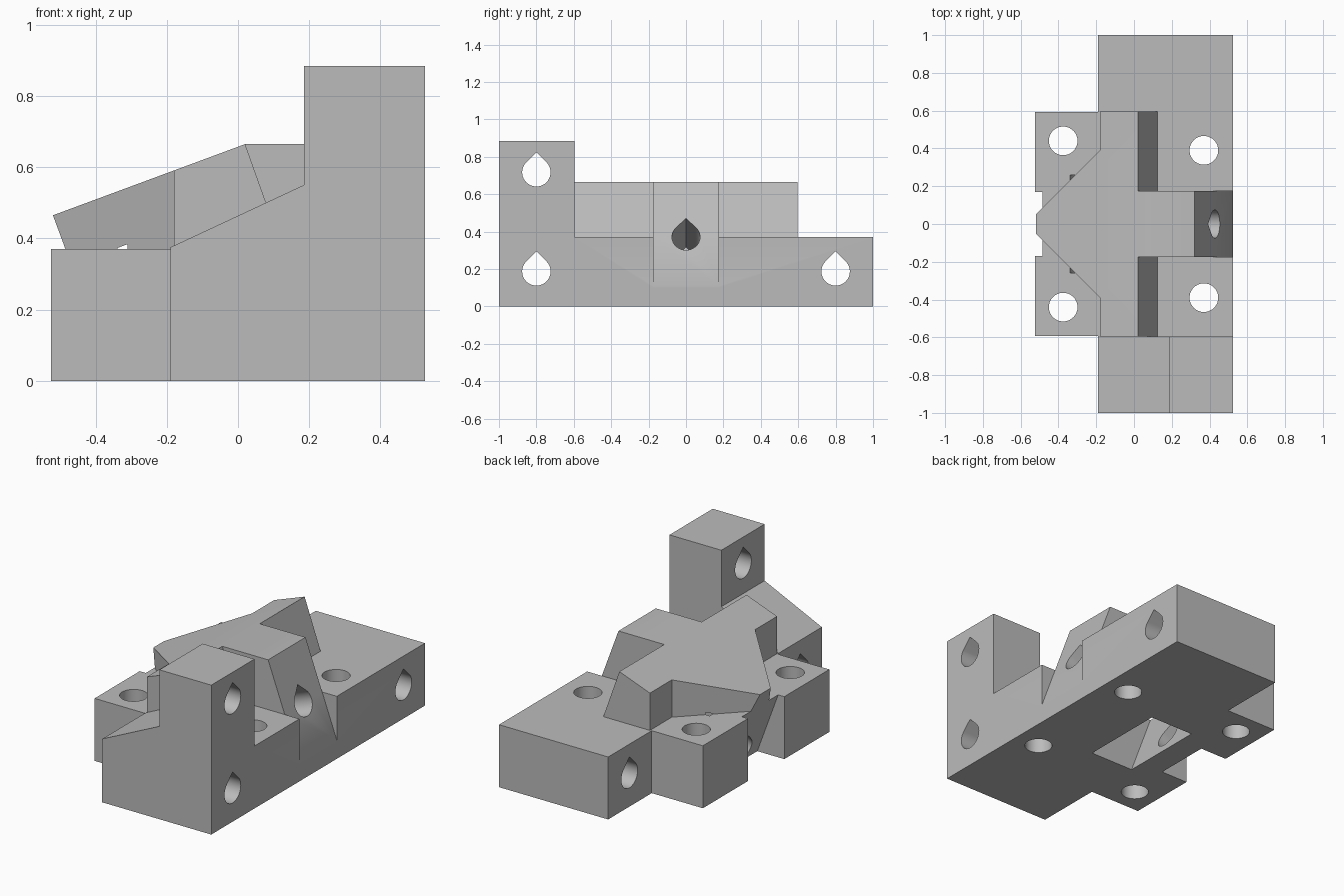
import bpy, bmesh
from math import cos, sin, pi, atan2
from mathutils import Matrix, Vector

cube = bpy.data.objects.get("Cube")
if cube:
    bpy.data.objects.remove(cube, do_unlink=True)

grey = bpy.data.materials.new("plain grey")
grey.use_nodes = True
grey.diffuse_color = (0.5, 0.5, 0.5, 1)
grey.node_tree.nodes["Principled BSDF"].inputs["Base Color"].default_value = (0.5, 0.5, 0.5, 1)

# Local frames: profile coordinates (u, v) and extrusion direction w
SIDE = Matrix(((1, 0, 0, 0), (0, 0, 1, 0), (0, 1, 0, 0), (0, 0, 0, 1)))    # u=x, v=z, w=y
PLAN = Matrix.Identity(4)                                                 # u=x, v=y, w=z
END = Matrix(((0, 0, 1, 0), (1, 0, 0, 0), (0, 1, 0, 0), (0, 0, 0, 1)))     # u=y, v=z, w=x


def prism(name, outline, lo, hi, frame):
    """Extrude a closed outline between lo and hi along the frame's third axis."""
    bm = bmesh.new()
    bottom = [bm.verts.new(frame @ Vector((u, v, lo))) for u, v in outline]
    top = [bm.verts.new(frame @ Vector((u, v, hi))) for u, v in outline]
    bm.faces.new(bottom)
    bm.faces.new(top)
    n = len(outline)
    for i in range(n):
        j = (i + 1) % n
        bm.faces.new((bottom[i], bottom[j], top[j], top[i]))
    bmesh.ops.recalc_face_normals(bm, faces=bm.faces)
    mesh = bpy.data.meshes.new(name)
    bm.to_mesh(mesh)
    bm.free()
    mesh.materials.append(grey)
    obj = bpy.data.objects.new(name, mesh)
    bpy.context.collection.objects.link(obj)
    return obj


def rect(u0, u1, v0, v1):
    return [(u0, v0), (u1, v0), (u1, v1), (u0, v1)]


def combine(target, tool, operation):
    """Apply a boolean and remove the tool."""
    mod = target.modifiers.new(operation, 'BOOLEAN')
    mod.operation, mod.solver, mod.object = operation, 'EXACT', tool
    bpy.context.view_layer.update()
    result = target.evaluated_get(bpy.context.evaluated_depsgraph_get())
    mesh = bpy.data.meshes.new_from_object(result)
    target.modifiers.clear()
    target.data = mesh
    bpy.data.objects.remove(tool, do_unlink=True)


def circle(u, v, r, n=40):
    return [(u + r * cos(2 * pi * i / n), v + r * sin(2 * pi * i / n)) for i in range(n)]


def teardrop(u, v, r, n=30):
    """Round hole with a pointed roof."""
    arc = [pi * 0.75 + 1.5 * pi * i / n for i in range(n + 1)]
    return [(u + r * cos(a), v + r * sin(a)) for a in arc] + [(u, v + r * 2 ** 0.5)]


# Solid parts
body = prism("mounting_bracket", rect(-0.19, 0.525, -1, 1), 0, 0.37, PLAN)
side_block = prism("side_block", rect(-0.525, -0.1, -0.592, 0.592), 0, 0.37, PLAN)
tower = prism("tower", [(-0.19, 0), (0.525, 0), (0.525, 0.885), (0.185, 0.885),
                        (0.185, 0.55), (-0.19, 0.375)], -1, -0.595, SIDE)
ramp = prism("ramp", [(-0.348, 0), (-0.52, 0.465), (0.02, 0.665), (0.125, 0.37), (0.125, 0)],
             -0.7, 0.7, SIDE)
half = [(0.3, 0.595), (-0.18, 0.595), (-0.18, 0.39), (-0.53, 0.04)]
ramp_outline = prism("ramp_outline", half + [(x, -y) for x, y in reversed(half)], -0.1, 1, PLAN)
combine(ramp, ramp_outline, 'INTERSECT')
spine = prism("spine", [(0.0, 0.1), (0.0, 0.6), (0.02, 0.665), (0.32, 0.665),
                        (0.525, 0.11), (0.525, 0.1)], -0.175, 0.175, SIDE)
for part in (side_block, tower, ramp, spine):
    combine(body, part, 'UNION')

# Slanted recesses at both ends of the spine
combine(body, prism("front_recess", [(0.32, 0.665), (0.525, 0.11), (0.56, 0.015), (0.7, 0.015), (0.7, 0.7),
                                     (0.307, 0.7)], -0.175, 0.175, SIDE), 'DIFFERENCE')
combine(body, prism("rear_recess", [(-0.341, -0.02), (-0.5255, 0.48), (-0.7, 0.48), (-0.7, -0.02)],
                    -0.17, 0.17, SIDE), 'DIFFERENCE')

# Slanted pocket opening through the underside
tilt = atan2(0.2, 0.54)
axis, rise = Vector((cos(tilt), sin(tilt))), Vector((-sin(tilt), cos(tilt)))
corner = Vector((-0.245, 0.12))
pocket = [corner - rise * 0.3, corner + axis * 0.27 - rise * 0.4,
          corner + axis * 0.27 + rise * 0.27, corner + rise * 0.27]
combine(body, prism("pocket", [tuple(p) for p in pocket], -0.26, 0.26, SIDE), 'DIFFERENCE')

# Slanted bore along the spine
bore_frame = Matrix.Translation((0.425, 0, 0.37)) @ Matrix.Rotation(-tilt, 4, 'Y') @ END
combine(body, prism("spine_bore", teardrop(0, 0, 0.075), -1.0, 0.3, bore_frame), 'DIFFERENCE')

# Cross bores and vertical screw holes
for y, z in ((-0.8, 0.187), (-0.8, 0.717), (0.8, 0.187)):
    combine(body, prism("cross_bore", teardrop(y, z, 0.076), -0.7, 0.7, END), 'DIFFERENCE')
for x, y in ((-0.375, 0.44), (0.37, 0.39)):
    for side in (1, -1):
        combine(body, prism("screw_hole", circle(x, y * side, 0.076), -0.1, 0.6, PLAN), 'DIFFERENCE')

# Smooth bores, crisp edges
bpy.ops.object.select_all(action='DESELECT')
body.select_set(True)
bpy.context.view_layer.objects.active = body
bpy.ops.object.shade_smooth_by_angle(angle=0.5)
